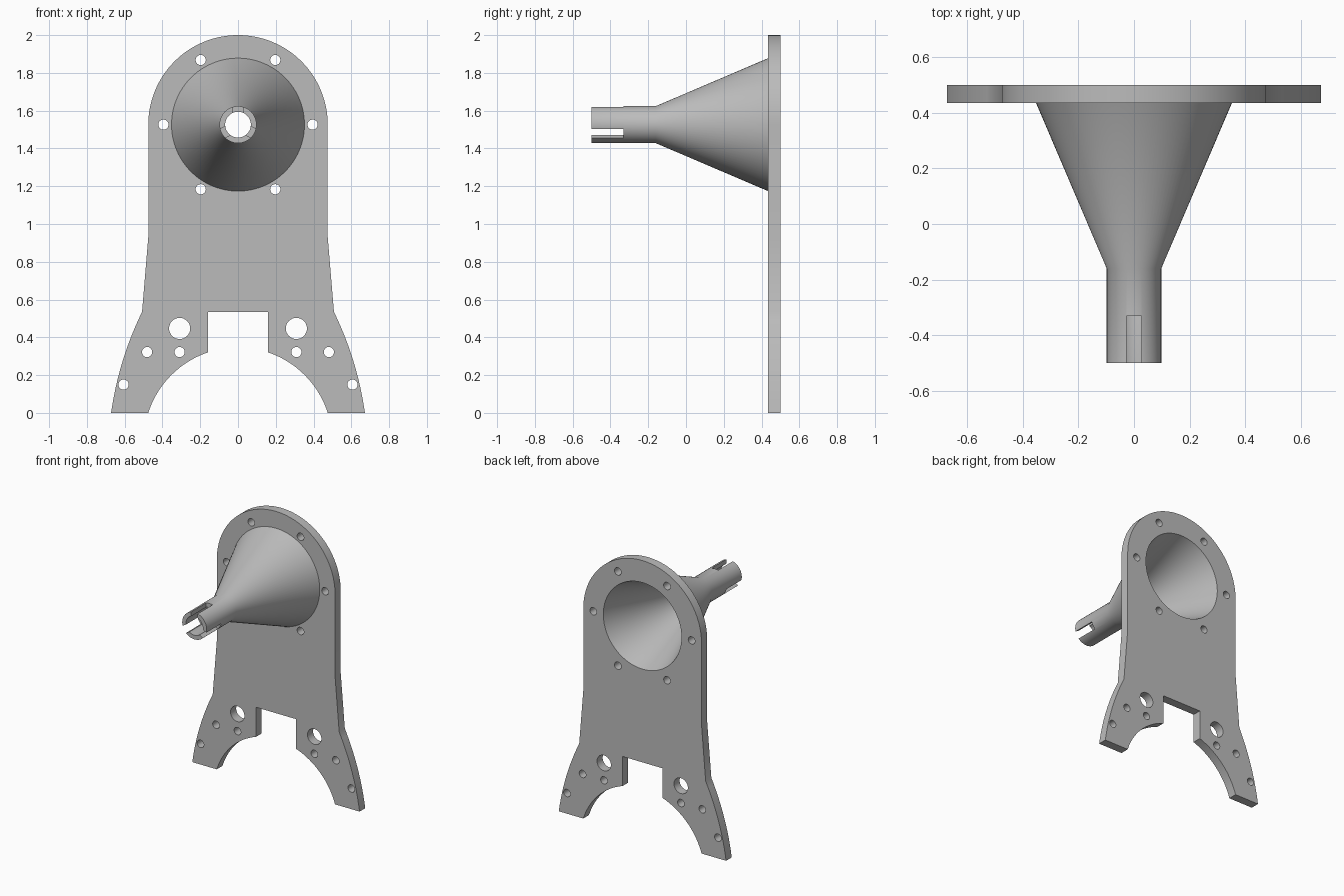
import bpy, bmesh
from math import sin, cos, pi, radians, hypot
from mathutils import Matrix, Vector

cube = bpy.data.objects.get("Cube")
if cube:
    bpy.data.objects.remove(cube, do_unlink=True)

AXIS_Z = 1.526            # height of the horn axis
FRONT, BACK = 0.435, 0.5  # plate faces in y
BORE_BACK, BORE_FRONT = 0.314, 0.29

grey = bpy.data.materials.new("plain grey")
grey.use_nodes = True
grey.diffuse_color = (0.5, 0.5, 0.5, 1)
grey.node_tree.nodes["Principled BSDF"].inputs["Base Color"].default_value = (0.5, 0.5, 0.5, 1)


def add_object(name, mesh):
    obj = bpy.data.objects.new(name, mesh)
    bpy.context.collection.objects.link(obj)
    return obj


def activate(obj):
    bpy.ops.object.select_all(action='DESELECT')
    obj.select_set(True)
    bpy.context.view_layer.objects.active = obj


def finish(obj):
    obj.data.materials.clear()
    obj.data.materials.append(grey)
    activate(obj)
    bpy.ops.object.shade_smooth_by_angle(angle=radians(30))


def circle(x, z, r, n=32):
    return [(x + r * cos(2 * pi * i / n), z + r * sin(2 * pi * i / n)) for i in range(n)]


def bulged(a, b, bulge, n=12):
    """Shallow arc from a to b, pushed sideways by bulge at its middle."""
    a, b = Vector(a), Vector(b)
    side = Vector((b.y - a.y, a.x - b.x)).normalized()
    pts = []
    for i in range(n + 1):
        t = i / n
        pts.append(tuple(a.lerp(b, t) + side * bulge * 4 * t * (1 - t)))
    return pts


# Right half of the plate outline, from the notch round to the arch
half = [(0.16, 0.535)]
for i in range(17):
    x_angle = radians(71.3 + (17.8 - 71.3) * i / 16)
    half.append((0.499 * cos(x_angle), -0.1525 + 0.499 * sin(x_angle)))
half += bulged((0.672, 0), (0.508, 0.535), 0.022)
half.append((0.475, 0.93))
half += [(0.475 * cos(pi / 2 * i / 32), AXIS_Z + 0.474 * sin(pi / 2 * i / 32)) for i in range(33)]
outline = half + [(-x, z) for x, z in reversed(half[:-1])]

# Holes in the plate
loops = [outline, circle(0, AXIS_Z, BORE_BACK, 96)]
for i in range(6):
    a = pi / 3 * i
    loops.append(circle(0.395 * cos(a), AXIS_Z + 0.395 * sin(a), 0.027))
for x, z, r in ((0.309, 0.447, 0.056), (0.309, 0.322, 0.027),
                (0.481, 0.322, 0.027), (0.606, 0.15, 0.027)):
    loops += [circle(side * x, z, r) for side in (1, -1)]

# Mounting plate as a filled and extruded flat curve
curve = bpy.data.curves.new("plate_outline", 'CURVE')
curve.dimensions = '2D'
curve.fill_mode = 'BOTH'
curve.extrude = (BACK - FRONT) / 2
for pts in loops:
    spline = curve.splines.new('POLY')
    spline.points.add(len(pts) - 1)
    for p, (x, z) in zip(spline.points, pts):
        p.co = (x, z, 0, 1)
    spline.use_cyclic_u = True
helper = add_object("plate_outline", curve)
depsgraph = bpy.context.evaluated_depsgraph_get()
mesh = bpy.data.meshes.new_from_object(helper.evaluated_get(depsgraph))
bpy.data.objects.remove(helper, do_unlink=True)

bm = bmesh.new()
bm.from_mesh(mesh)
bmesh.ops.transform(bm, verts=bm.verts, matrix=Matrix.Translation((0, (FRONT + BACK) / 2, 0))
                    @ Matrix.Rotation(pi / 2, 4, 'X'))
bmesh.ops.remove_doubles(bm, verts=bm.verts, dist=0.0001)
# Taper the bore so it carries on the inside of the horn
for v in bm.verts:
    r = hypot(v.co.x, v.co.z - AXIS_Z)
    if v.co.y < FRONT + 0.01 and abs(r - BORE_BACK) < 0.005:
        v.co.x *= BORE_FRONT / BORE_BACK
        v.co.z = AXIS_Z + (v.co.z - AXIS_Z) * BORE_FRONT / BORE_BACK
bmesh.ops.recalc_face_normals(bm, faces=bm.faces)
bm.to_mesh(mesh)
bm.free()
plate = add_object("mounting_plate", mesh)
finish(plate)

# Hollow horn with its tube, a closed profile (radius, y) turned about the axis
profile = [(0.068, -0.5), (0.098, -0.5), (0.098, -0.16), (0.352, FRONT),
           (BORE_FRONT, FRONT), (0.068, -0.16)]
bm = bmesh.new()
STEPS = 96
rings = []
for i in range(STEPS):
    a = 2 * pi * i / STEPS
    rings.append([bm.verts.new((r * cos(a), y, AXIS_Z + r * sin(a))) for r, y in profile])
for i in range(STEPS):
    p, q = rings[i], rings[(i + 1) % STEPS]
    for j in range(len(profile)):
        k = (j + 1) % len(profile)
        bm.faces.new((p[j], p[k], q[k], q[j]))
bmesh.ops.recalc_face_normals(bm, faces=bm.faces)
mesh = bpy.data.meshes.new("horn")
bm.to_mesh(mesh)
bm.free()
horn = add_object("horn", mesh)

# Three slots in the tube end
bm = bmesh.new()
for angle in (90, 210, 330):
    place = (Matrix.Translation((0, -0.43, AXIS_Z)) @ Matrix.Rotation(-radians(angle), 4, 'Y')
             @ Matrix.Translation((0.09, 0, 0)) @ Matrix.Diagonal((0.12, 0.2, 0.053, 1)))
    bmesh.ops.create_cube(bm, size=1, matrix=place)
mesh = bpy.data.meshes.new("slot_cutter")
bm.to_mesh(mesh)
bm.free()
cutter = add_object("slot_cutter", mesh)
cutter.hide_render = True
cut = horn.modifiers.new("slots", 'BOOLEAN')
cut.operation = 'DIFFERENCE'
cut.solver = 'EXACT'
cut.object = cutter
activate(horn)
bpy.ops.object.modifier_apply(modifier=cut.name)
bpy.data.objects.remove(cutter, do_unlink=True)
finish(horn)
